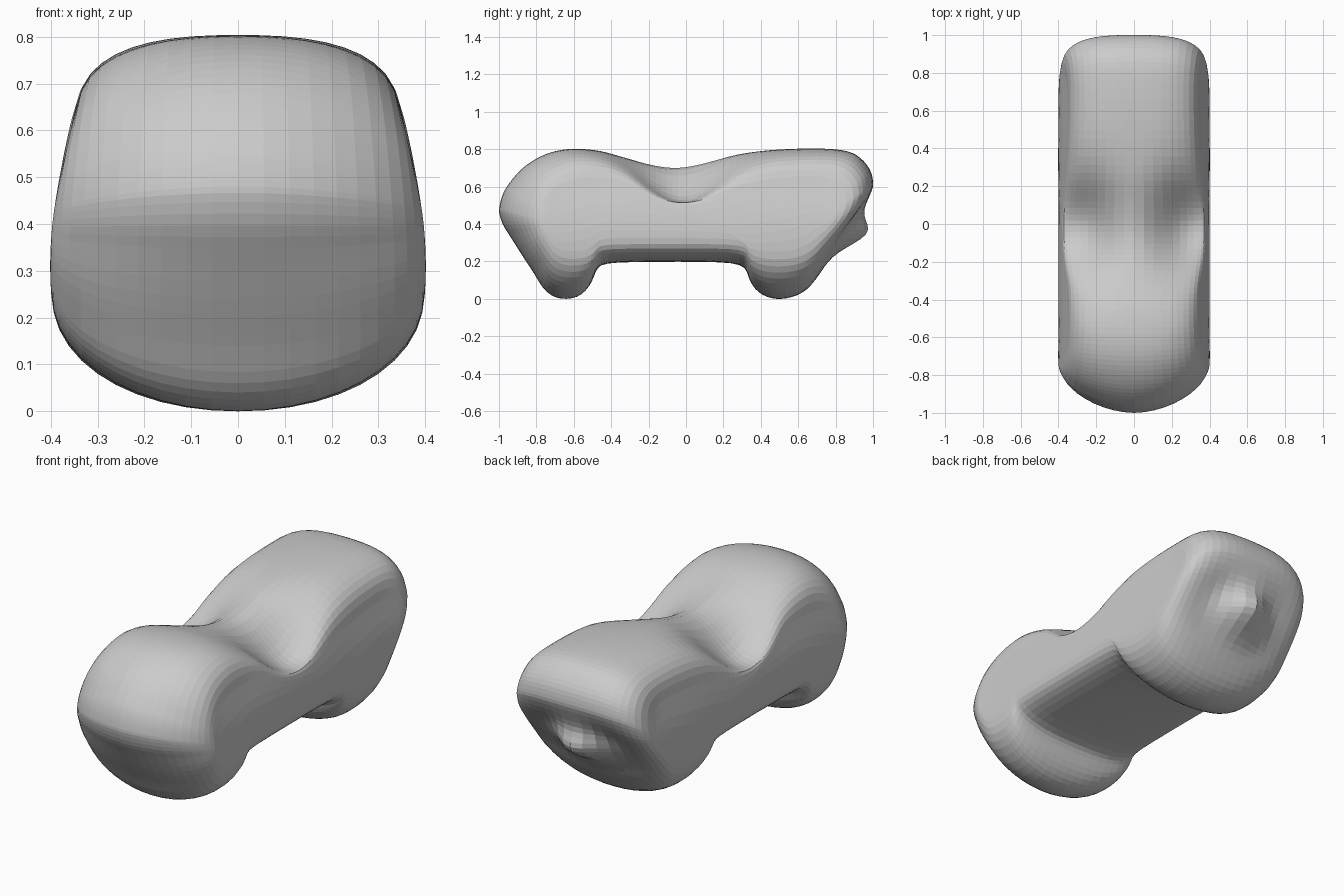
import bpy, bmesh, math
from mathutils import Vector

default = bpy.data.objects.get("Cube")
if default:
    bpy.data.objects.remove(default, do_unlink=True)

COLUMNS, ARC, WALL = 76, 11, 6

# Upper outline, nose to tail: y, centre height, shoulder height
TOP = [(-1.005, .47, .419), (-.99, .54, .45), (-.955, .61, .48), (-.87, .705, .52),
       (-.75, .775, .57), (-.62, .802, .6), (-.47, .793, .61), (-.33, .757, .6),
       (-.19, .722, .54), (-.05, .708, .515), (.1, .732, .525), (.28, .775, .57),
       (.5, .799, .6), (.75, .803, .61), (.9, .777, .58), (.985, .69, .53), (1.003, .6, .466)]

# Lower outline with the two foot lobes: y, centre height
BOTTOM = [(-1.005, .47), (-.985, .4), (-.94, .33), (-.87, .22), (-.81, .13), (-.765, .055),
          (-.71, .01), (-.645, -.003), (-.57, .013), (-.51, .075), (-.48, .15), (-.43, .19),
          (-.2, .197), (.15, .197), (.305, .178), (.335, .11), (.37, .05), (.43, .009),
          (.5, -.003), (.575, .01), (.65, .05), (.72, .14), (.765, .22), (.81, .29),
          (.86, .36), (.91, .43), (.965, .51), (1.003, .6)]


def clamp(v):
    return max(0.0, min(1.0, v))


def sample(points, t):
    """Catmull-Rom point at t in 0..1 along a list of tuples."""
    last = len(points) - 1
    i = min(int(t * last), last - 1)
    f = t * last - i
    a, b, c, d = (Vector(points[max(0, min(last, j))]) for j in range(i - 1, i + 3))
    return b + (c - a) * f / 2 + (a * 2 - b * 5 + c * 4 - d) * f ** 2 / 2 + (b * 3 - a - c * 3 + d) * f ** 3 / 2


def half_width(z):
    return .402 - .55 * (z - .3) ** 2


def side_y(y):
    """The side walls are shorter than the centre line."""
    return y * (1 - (.24 if y < 0 else .2) * abs(y) ** 3.2)


def arc(y, z, edge, n, waist):
    """Points from the centre line out to the shoulder or lower edge."""
    nose, tail = clamp((-y - .55) / .4), clamp((y - .7) / .3)
    n += (1.75 - n) * nose + (3 - n) * tail
    points = []
    for i in range(ARC + 1):
        u = math.sin(math.pi / 2 * i / ARC)
        rounded = max(0, 1 - u ** n) ** (1 / n)
        ridge = .5 + .5 * math.cos(math.pi * min(1, u / .85))
        height = rounded + (ridge - rounded) * waist
        points.append(Vector((u * half_width(edge),
                              side_y(y) + (y - side_y(y)) * rounded,
                              edge + (z - edge) * height)))
    return points


def tail_relief(p):
    """Rounded stub in a shallow hollow under the tail."""
    fade = clamp((p.y - .68) / .08) * clamp((.6 - p.z) / .1)
    across = math.exp(-(p.x / .13) ** 2)
    stub = across * math.exp(-((p.z - .35) / .09) ** 2)
    hollow = (1 - .7 * across) * math.exp(-(p.x / .24) ** 4 - ((p.z - .39) / .13) ** 2)
    p.y += fade * (.155 * stub - .05 * hollow)


# Half sections: over the top, down the side wall, back under the belly
sections = []
for c in range(COLUMNS + 1):
    t = c / COLUMNS
    ty, tz, shoulder = sample(TOP, t)
    by, bz = sample(BOTTOM, t)
    upper = arc(ty, tz, shoulder, 2.7, math.exp(-((ty + .02) / .25) ** 2))
    lower = arc(by, bz, .25 + .36 * bz, 2.1 + 3 * bz, 0)
    for p in lower:
        tail_relief(p)
    wall = []
    for i in range(1, WALL):
        p = upper[-1].lerp(lower[-1], i / WALL)
        p.x = half_width(p.z)
        wall.append(p)
    sections.append(upper + wall + lower[::-1])

# Both ends close where the upper and lower outlines meet
for ring in (sections[0], sections[-1]):
    for i in range(ARC + 1):
        ring[-1 - i] = ring[i].copy()
    for i in range(ARC + 1, ARC + WALL):
        ring[i] = ring[ARC].copy()

bm = bmesh.new()
for side in (1, -1):
    grid = [[bm.verts.new((p.x * side, p.y, p.z)) for p in s] for s in sections]
    for a, b in zip(grid, grid[1:]):
        for i in range(len(a) - 1):
            bm.faces.new((a[i], a[i + 1], b[i + 1], b[i]))
bmesh.ops.remove_doubles(bm, verts=bm.verts, dist=.0015)
bmesh.ops.recalc_face_normals(bm, faces=bm.faces)

# Soften the seams along the shoulders, nose and tail
for _ in range(3):
    bmesh.ops.smooth_vert(bm, verts=bm.verts, factor=.5,
                          use_axis_x=True, use_axis_y=True, use_axis_z=True)

mesh = bpy.data.meshes.new("body")
bm.to_mesh(mesh)
bm.free()
body = bpy.data.objects.new("body", mesh)
bpy.context.collection.objects.link(body)

grey = bpy.data.materials.new("plain_grey")
grey.use_nodes = True
colour = (.6, .6, .6, 1)
grey.diffuse_color = colour
grey.node_tree.nodes["Principled BSDF"].inputs["Base Color"].default_value = colour
mesh.materials.append(grey)
